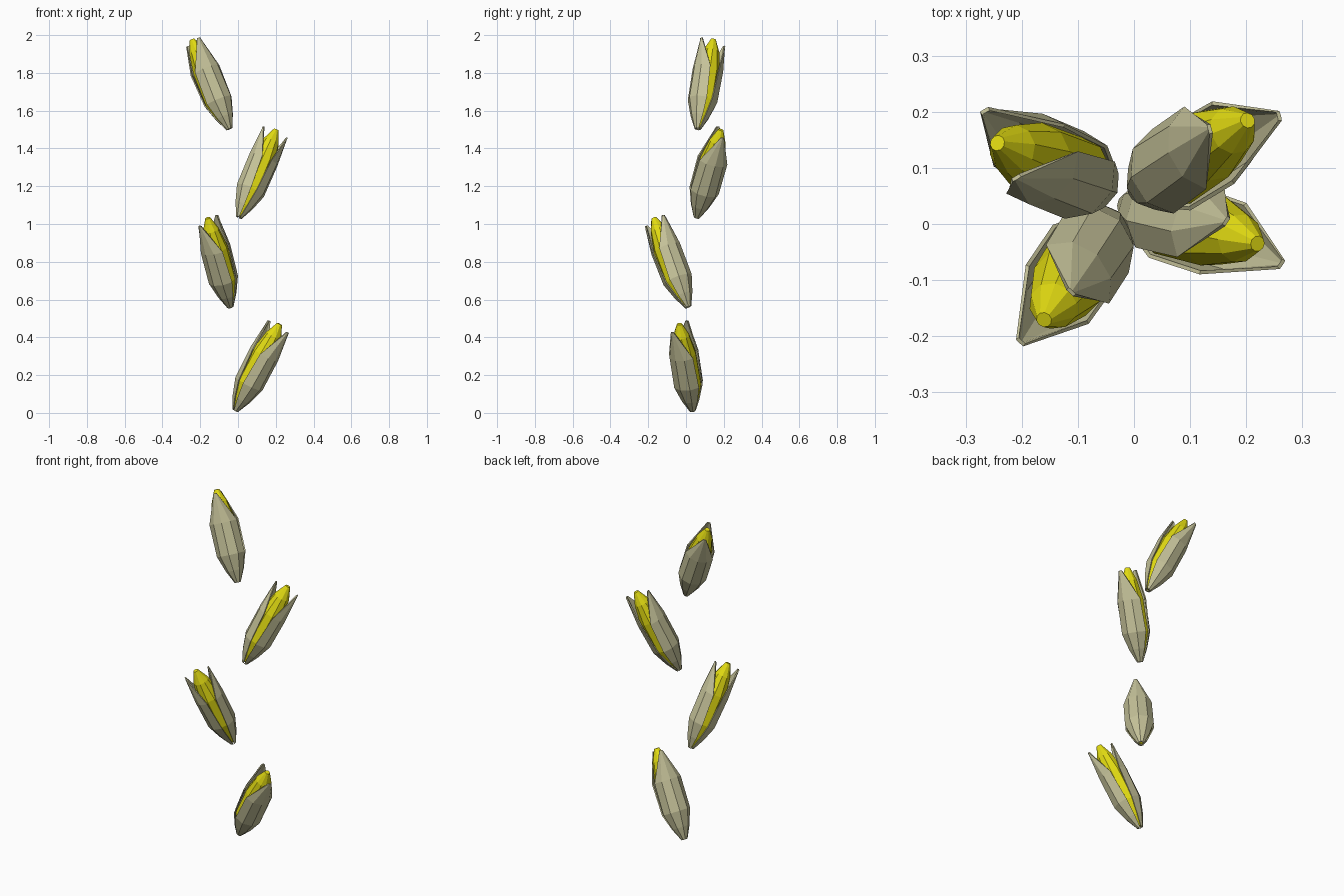
import bpy, bmesh, math
from mathutils import Vector, Matrix

old = bpy.data.objects.get("Cube")
if old:
    bpy.data.objects.remove(old, do_unlink=True)


def material(name, colour):
    m = bpy.data.materials.new(name)
    m.use_nodes = True
    m.diffuse_color = (*colour, 1)
    m.node_tree.nodes["Principled BSDF"].inputs["Base Color"].default_value = (*colour, 1)
    return m


HUSK = material("pale husk", (0.56, 0.54, 0.32))
KERNEL = material("yellow kernel", (0.76, 0.71, 0.006))

# (height along grain, radius) and, for husks, half the wrap angle in degrees
KERNEL_RINGS = [(0.01, 0.012), (0.07, 0.042), (0.16, 0.069), (0.34, 0.066), (0.45, 0.044), (0.52, 0.014)]
HUSK_RINGS = [(0, 0.017, 80), (0.07, 0.05, 80), (0.16, 0.08, 78), (0.34, 0.082, 70), (0.505, 0.073, 7)]
SIDES, FACETS = 10, 4


def finish(bm, name, mat, matrix):
    bmesh.ops.recalc_face_normals(bm, faces=bm.faces)
    mesh = bpy.data.meshes.new(name)
    bm.to_mesh(mesh)
    bm.free()
    mesh.materials.append(mat)
    ob = bpy.data.objects.new(name, mesh)
    ob.matrix_world = matrix
    bpy.context.collection.objects.link(ob)


def ring(bm, z, r, angles):
    return [bm.verts.new((r * math.cos(a), r * math.sin(a), z)) for a in angles]


def bridge(bm, a, b, closed):
    n = len(a)
    for i in range(n if closed else n - 1):
        j = (i + 1) % n
        bm.faces.new((a[i], a[j], b[j], b[i]))


def kernel(name, matrix):
    bm = bmesh.new()
    angles = [math.tau * i / SIDES for i in range(SIDES)]
    rings = [ring(bm, z, r, angles) for z, r in KERNEL_RINGS]
    for a, b in zip(rings, rings[1:]):
        bridge(bm, a, b, True)
    bm.faces.new(rings[0])
    bm.faces.new(rings[-1])
    finish(bm, name, KERNEL, matrix)


def husk(name, matrix, facing):
    # Each cross-section is a thin closed arc: outer skin out, inner skin back
    bm = bmesh.new()
    loops = []
    for z, r, wrap in HUSK_RINGS:
        arc = [facing + math.radians(wrap) * (2 * i / FACETS - 1) for i in range(FACETS + 1)]
        loops.append(ring(bm, z, r, arc) + ring(bm, z, r - 0.007, arc[::-1]))
    for a, b in zip(loops, loops[1:]):
        bridge(bm, a, b, True)
    bm.faces.new(loops[0])
    bm.faces.new(loops[-1])
    finish(bm, name, HUSK, matrix)


# Base point, kernel tip, and direction from inner husk to outer husk
GRAINS = [
    ("bottom", (-0.015, 0.035, 0.012), (0.22, -0.035, 0.47), (0.11, -0.08, -0.04)),
    ("lower", (-0.04, 0.012, 0.56), (-0.16, -0.17, 1.03), (-0.08, -0.075, -0.09)),
    ("upper", (0.005, 0.057, 1.035), (0.203, 0.185, 1.5), (0.135, 0.03, -0.035)),
    ("top", (-0.045, 0.062, 1.503), (-0.245, 0.145, 1.98), (-0.045, 0.115, -0.07)),
]

for place, base, tip, outward in GRAINS:
    base = Vector(base)
    w = (Vector(tip) - base).normalized()
    u = Vector(outward)
    u = (u - w * u.dot(w)).normalized()
    v = w.cross(u)
    m = Matrix.Translation(base) @ Matrix((u, v, w)).transposed().to_4x4()
    kernel(place + "_kernel", m)
    husk(place + "_outer_husk", m, 0)
    husk(place + "_inner_husk", m, math.pi)
